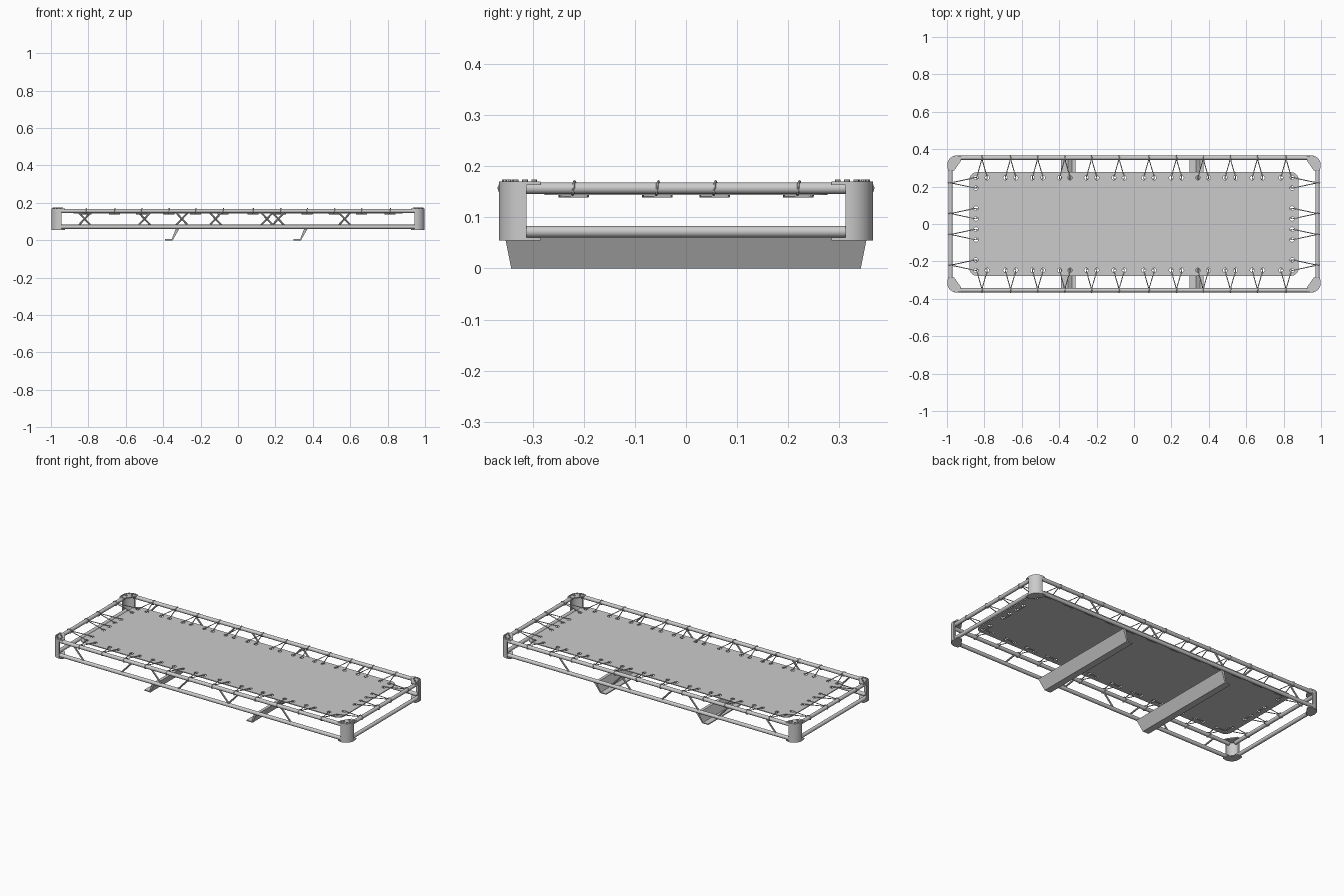
import bpy, bmesh, math
from mathutils import Vector

if "Cube" in bpy.data.objects:
    bpy.data.objects.remove(bpy.data.objects["Cube"])

RX, RY, RR = 0.981, 0.354, 0.0112      # rail centre lines and radius
ZT, ZB = 0.157, 0.072                  # upper and lower rail heights
SIGNS = [(1, 1), (-1, 1), (-1, -1), (1, -1)]


def finish(name, bm):
    bmesh.ops.recalc_face_normals(bm, faces=bm.faces[:])
    me = bpy.data.meshes.new(name)
    bm.to_mesh(me)
    bm.free()
    ob = bpy.data.objects.new(name, me)
    bpy.context.collection.objects.link(ob)
    return ob


def add_rod(bm, a, b, r, seg=16):
    a, b = Vector(a), Vector(b)
    d = b - a
    m = d.to_track_quat('Z', 'Y').to_matrix().to_4x4()
    m.translation = (a + b) / 2
    bmesh.ops.create_cone(bm, cap_ends=True, segments=seg, radius1=r, radius2=r,
                          depth=d.length, matrix=m)


def add_prism(bm, pts, z0, z1):
    lo = [bm.verts.new((x, y, z0)) for x, y in pts]
    hi = [bm.verts.new((x, y, z1)) for x, y in pts]
    bm.faces.new(lo)
    bm.faces.new(hi)
    n = len(pts)
    for i in range(n):
        bm.faces.new((lo[i], lo[(i + 1) % n], hi[(i + 1) % n], hi[i]))


def arc(cx, cy, r, a0, a1, n):
    return [(cx + r * math.cos(math.radians(a0 + (a1 - a0) * i / n)),
             cy + r * math.sin(math.radians(a0 + (a1 - a0) * i / n))) for i in range(n + 1)]


def add_spline(cu, pts, cyclic=True):
    sp = cu.splines.new('POLY')
    sp.points.add(len(pts) - 1)
    for p, c in zip(sp.points, pts):
        p.co = (*c, 0, 1) if len(c) == 2 else (*c, 1)
    sp.use_cyclic_u = cyclic


# upper and lower tube rails
for name, z in (("upper_rails", ZT), ("lower_rails", ZB)):
    bm = bmesh.new()
    for s in (-1, 1):
        add_rod(bm, (-0.96, s * RY, z), (0.96, s * RY, z), RR)
        add_rod(bm, (s * RX, -0.325, z), (s * RX, 0.325, z), RR)
    finish(name, bm)

# diagonal struts between the rails, leaning opposite ways front and back
bm = bmesh.new()
for i, x in enumerate((-0.82, -0.5, -0.3, -0.12, 0.155, 0.215, 0.57)):
    for s in (-1, 1):
        k = 0.034 * s * (-1) ** i
        add_rod(bm, (x - k, s * RY, ZB + 0.006), (x + k, s * RY, ZT - 0.006), 0.005, 8)
finish("diagonal_struts", bm)

# corner posts: rounded shell, top and bottom plates, bolts on top
bm_p, bm_c, bm_b = bmesh.new(), bmesh.new(), bmesh.new()
OX, OY, R = 0.998, 0.366, 0.05
outer = arc(OX - R, OY - R, R, 0, 90, 12)
inner = arc(OX - R, OY - R, R - 0.008, 90, 0, 12)
plate = [(OX, 0.312), *outer[1:-1], (0.946, OY),
         (0.925, OY - 0.004), (0.925, RY - 0.016), (0.962, 0.285), (OX - 0.004, 0.285)]
for sx, sy in SIGNS:
    m = lambda pts: [(sx * x, sy * y) for x, y in pts]
    add_prism(bm_p, m([(OX, 0.312)] + outer + [(0.945, OY), (0.945, OY - 0.008)]
                      + inner + [(OX - 0.008, 0.312)]), 0.056, 0.168)
    add_prism(bm_c, m(plate), 0.163, 0.170)
    add_prism(bm_c, m(plate), 0.055, 0.061)
    for x, y in ((0.94, 0.355), (0.957, 0.353), (0.974, 0.347), (0.984, 0.333),
                 (0.987, 0.315), (0.987, 0.297), (0.948, 0.335), (0.968, 0.315)):
        add_rod(bm_b, (sx * x, sy * y, 0.168), (sx * x, sy * y, 0.1745), 0.0055, 8)
finish("corner_posts", bm_p)
finish("corner_plates", bm_c)
finish("corner_bolts", bm_b)

# two cross bars underneath, also serving as feet
bm = bmesh.new()
profile = [(-0.039, 0), (0.001, 0), (0.036, 0.062), (0.018, 0.062), (-0.004, 0.006), (-0.039, 0.006)]
for cx in (-0.35, 0.336):
    ends = []
    for s in (-1, 1):
        ends.append([bm.verts.new((cx + x, s * (0.342 + 0.2 * z), z)) for x, z in profile])
        bm.faces.new(ends[-1])
    for i in range(6):
        j = (i + 1) % 6
        bm.faces.new((ends[0][i], ends[0][j], ends[1][j], ends[1][i]))
finish("cross_bars", bm)

# spring cord positions
PAIR, HY, HX = 0.028, 0.247, 0.845
long_c = [s * x for s in (-1, 1) for x in (0.08, 0.227, 0.37, 0.515, 0.66, 0.813)]
end_c = (-0.22, -0.056, 0.056, 0.22)

# bed sheet with rounded corners and eyelet holes
cu = bpy.data.curves.new("bed_sheet", 'CURVE')
cu.dimensions, cu.fill_mode, cu.extrude = '2D', 'BOTH', 0.0025
outline = []
for (sx, sy), a in zip(SIGNS, (0, 90, 180, 270)):
    outline += arc(sx * 0.84, sy * 0.237, 0.04, a, a + 90, 8)
add_spline(cu, outline)
holes = [(c + p, s * HY) for c in long_c for p in (-PAIR, PAIR) for s in (-1, 1) if abs(c + p) < 0.83]
holes += [(s * HX, c + p) for c in end_c for p in (-PAIR, PAIR) for s in (-1, 1)]
for x, y in holes:
    add_spline(cu, arc(x, y, 0.0115, 0, 330, 11))
sheet = bpy.data.objects.new("bed_sheet", cu)
sheet.location.z = 0.146
bpy.context.collection.objects.link(sheet)

# elastic cords: under the sheet, up through two eyelets, round the upper rail
cord = bpy.data.curves.new("elastic_cords", 'CURVE')
cord.dimensions, cord.bevel_depth, cord.bevel_resolution = '3D', 0.0026, 1


def add_cord(c, hole, rail, place):
    half = [(PAIR, hole - 0.006, 0.141), (PAIR, hole + 0.004, 0.151), (0.004, rail - 0.02, 0.16)]
    over = [(0.003, rail - 0.009, 0.168), (0.002, rail, 0.1705), (0, rail + 0.0095, 0.166),
            (0, rail + 0.0125, ZT), (-0.001, rail + 0.009, 0.147), (-0.002, rail, 0.144),
            (-0.003, rail - 0.012, 0.149)]
    pts = half + over + [(-t, d, z) for t, d, z in reversed(half)]
    add_spline(cord, [place(c + t, d, z) for t, d, z in pts])


for s in (-1, 1):
    for c in long_c:
        add_cord(c, HY, RY, lambda t, d, z: (t, s * d, z))
    for c in end_c:
        add_cord(c, HX, RX, lambda t, d, z: (s * d, t, z))
bpy.context.collection.objects.link(bpy.data.objects.new("elastic_cords", cord))

# make everything a mesh and smooth the round parts
bpy.ops.object.select_all(action='SELECT')
bpy.context.view_layer.objects.active = sheet
bpy.ops.object.convert(target='MESH')
bpy.ops.object.shade_smooth_by_angle(angle=math.radians(35))
